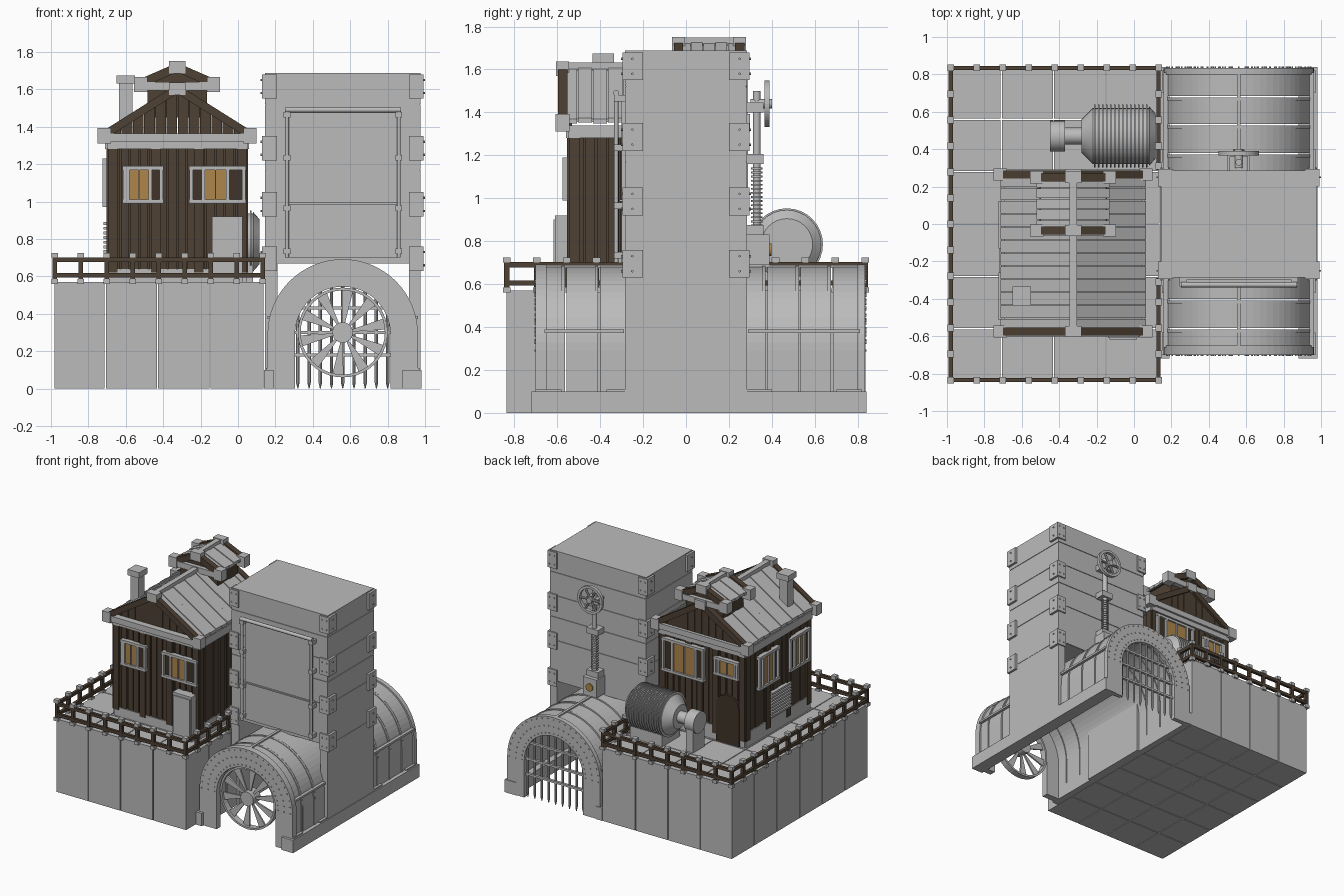
import bpy, bmesh, math
from mathutils import Vector, Matrix

if "Cube" in bpy.data.objects:
    bpy.data.objects.remove(bpy.data.objects["Cube"], do_unlink=True)

def material(name, rgb):
    m = bpy.data.materials.new(name)
    m.use_nodes = True
    m.diffuse_color = (*rgb, 1)
    m.node_tree.nodes["Principled BSDF"].inputs["Base Color"].default_value = (*rgb, 1)
    return m

GREY = material("light grey", (0.5, 0.5, 0.5))
WOOD = material("dark wood", (0.075, 0.052, 0.034))
DOOR = material("deep brown", (0.05, 0.033, 0.022))
GOLD = material("amber glass", (0.42, 0.24, 0.07))

def box(bm, x0, x1, y0, y1, z0, z1):
    m = Matrix.Translation(((x0 + x1) / 2, (y0 + y1) / 2, (z0 + z1) / 2))
    bmesh.ops.create_cube(bm, size=1, matrix=m @ Matrix.Diagonal((x1 - x0, y1 - y0, z1 - z0, 1)))

def rod(bm, a, b, r, r2=None, n=12):
    a, b = Vector(a), Vector(b)
    rot = (b - a).to_track_quat('Z', 'Y').to_matrix().to_4x4()
    bmesh.ops.create_cone(bm, cap_ends=True, segments=n, radius1=r, radius2=r if r2 is None else r2,
                          depth=(b - a).length, matrix=Matrix.Translation((a + b) / 2) @ rot)

def prism(bm, pts, y0, y1):
    lo = [bm.verts.new((x, y0, z)) for x, z in pts]
    hi = [bm.verts.new((x, y1, z)) for x, z in pts]
    bm.faces.new(lo)
    bm.faces.new(hi[::-1])
    for i in range(len(pts)):
        j = (i + 1) % len(pts)
        bm.faces.new((lo[j], lo[i], hi[i], hi[j]))

def band(bm, inner, outer, y0, y1):
    for i in range(len(inner) - 1):
        prism(bm, (inner[i], outer[i], outer[i + 1], inner[i + 1]), y0, y1)
    bmesh.ops.remove_doubles(bm, verts=bm.verts, dist=0.0001)

def finish(bm, name, mat):
    bmesh.ops.recalc_face_normals(bm, faces=bm.faces)
    me = bpy.data.meshes.new(name)
    bm.to_mesh(me)
    bm.free()
    me.materials.append(mat)
    me.shade_smooth()
    me.set_sharp_from_angle(angle=math.radians(35))
    ob = bpy.data.objects.new(name, me)
    bpy.context.collection.objects.link(ob)

def boxes(name, mat, dims):
    bm = bmesh.new()
    for d in dims:
        box(bm, *d)
    finish(bm, name, mat)

# Platform of separate blocks
xs, ys, g = (-0.985, -0.71, -0.43, -0.15, 0.14), [-0.84 + 0.28 * i for i in range(7)], 0.003
boxes("platform_blocks", GREY, [(xs[i] + g, xs[i + 1] - g, ys[j] + g, ys[j + 1] - g, 0, 0.57)
                                for i in range(4) for j in range(6)])

# Railing
posts = [(-0.98 + 0.139 * i, s * 0.835) for i in range(9) for s in (-1, 1)]
posts += [(-0.98, -0.695 + 0.139 * i) for i in range(11)]
posts += [(0.132, s * y) for y in (0.695, 0.556, 0.417, 0.31) for s in (-1, 1)]
boxes("railing_posts", WOOD, [(x - .012, x + .012, y - .012, y + .012, 0.57, 0.71) for x, y in posts])
rails = []
for z in (0.605, 0.69):
    rails += [(-0.98, 0.132, s * 0.835 - .011, s * 0.835 + .011, z - .012, z + .012) for s in (-1, 1)]
    rails += [(-0.991, -0.969, -0.83, 0.83, z - .012, z + .012)]
    rails += [(0.121, 0.143, min(s * .29, s * .83), max(s * .29, s * .83), z - .012, z + .012) for s in (-1, 1)]
boxes("railing_rails", WOOD, rails)
boxes("railing_caps", GREY, [(x - .018, x + .018, y - .018, y + .018, z, z + .025)
                             for x, y in posts for z in (0.56, 0.7)])

# Tunnel: thin shell panels, thick end arches, footings
CX, CZ = 0.56, 0.29

def arch(r, foot):
    mid = [(CX + r * math.cos(math.pi * i / 32), CZ + r * math.sin(math.pi * i / 32)) for i in range(33)]
    return [(CX + r, foot)] + mid + [(CX - r, foot)]

bm = bmesh.new()
cuts = (-0.66, -0.56, -0.405, 0.375, 0.53, 0.68, 0.81)
for a, b in zip(cuts, cuts[1:]):
    band(bm, arch(0.37, 0.02), arch(0.39, 0.02), a + .004, b - .004)
finish(bm, "tunnel_shell", GREY)
bm = bmesh.new()
for a, b in ((-0.7, -0.65), (0.8, 0.835)):
    band(bm, arch(0.255, 0), arch(0.402, 0), a, b)
for y in (-0.56, -0.405, 0.375, 0.53, 0.68):
    band(bm, arch(0.385, 0.1), arch(0.395, 0.1), y - .02, y - .004)
finish(bm, "tunnel_arches", GREY)
foot = [(0.88, 0.98, -0.72, 0.84, 0, 0.1), (0.14, 0.19, -0.72, 0.84, 0, 0.1)]
for s in (-1, 1):
    for y in (-0.64, -0.31, 0.34, 0.76):
        foot.append((CX + s * .395 - .015, CX + s * .395 + .015, y - .06, y + .06, 0.1, 0.11))
    for a, b in ((-0.66, -0.29), (0.29, 0.81)):
        foot.append((CX + s * .39 - .012, CX + s * .39 + .012, a, b, 0.372, 0.388))
foot += [(0.55, 0.57, a, b, 0.675, 0.69) for a, b in ((-0.65, -0.29), (0.29, 0.8))]
boxes("tunnel_footings", GREY, foot)
bm = bmesh.new()
for i in range(25):
    t = math.pi * i / 24
    for r in (0.275, 0.33, 0.385):
        x, z = CX + r * math.cos(t), CZ + r * math.sin(t)
        rod(bm, (x, -0.706, z), (x, -0.69, z), 0.005, n=6)
        rod(bm, (x, 0.83, z), (x, 0.841, z), 0.005, n=6)
finish(bm, "arch_rivets", GREY)

# Fan in the front arch
bm = bmesh.new()
def circle(cx, cz, r, n=40):
    return [(cx + r * math.cos(math.tau * i / n), cz + r * math.sin(math.tau * i / n)) for i in range(n + 1)]
band(bm, circle(CX, 0.3, 0.225), circle(CX, 0.3, 0.24), -0.68, -0.63)
rod(bm, (CX, -0.69, 0.3), (CX, -0.6, 0.3), 0.055, n=24)
for i in range(10):
    pts = []
    for r, da in ((0.04, -.12), (0.228, -.13), (0.228, .13), (0.04, .12)):
        t = math.tau * i / 10 + da + 0.2
        pts.append((CX + r * math.cos(t), 0.3 + r * math.sin(t)))
    prism(bm, pts, -0.66, -0.648)
finish(bm, "fan", GREY)

# Grille in the back arch
bm = bmesh.new()
for i in range(9):
    x = CX - 0.24 + 0.06 * i
    top = CZ + math.sqrt(0.262 ** 2 - (x - CX) ** 2)
    rod(bm, (x, 0.81, 0.03), (x, 0.81, top), 0.009, n=8)
    rod(bm, (x, 0.81, 0), (x, 0.81, 0.03), 0.002, 0.009, n=8)
for z in (0.18, 0.3, 0.43):
    w = math.sqrt(0.262 ** 2 - max(0, z - CZ) ** 2)
    box(bm, CX - w, CX + w, 0.8, 0.82, z - .008, z + .008)
finish(bm, "grille", GREY)

# Tower, plated with narrow seams
tiers = (0.67, 0.99, 1.17, 1.34, 1.52, 1.69)
tower = [(0.145, 0.975, -0.285, 0.285, a + .002, b - .002) for a, b in zip(tiers, tiers[1:])]
tower += [(0.15, 0.97, -0.28, 0.28, 0.67, 1.685)]
tower += [(0.145, 0.21, -0.285, 0.285, 0, 0.67), (0.915, 0.975, -0.285, 0.285, 0, 0.67)]
boxes("tower", GREY, tower)
brackets, bolts = [], bmesh.new()
for z in (0.63, 0.92, 1.22, 1.55):
    for sx in (0, 1):
        for sy in (-1, 1):
            x0 = 0.913 if sx else 0.128
            y0, y1 = sorted((sy * 0.295, sy * 0.2))
            brackets.append((x0, x0 + .08, y0, y1, z, z + .13))
            for dx in (.02, .06):
                for dz in (.03, .1):
                    rod(bolts, (x0 + dx, sy * .29, z + dz), (x0 + dx, sy * .302, z + dz), 0.006, n=6)
            xo = 0.993 if sx else 0.128
            for dz in (.03, .1):
                rod(bolts, (xo - .008, sy * .25, z + dz), (xo + .007, sy * .25, z + dz), 0.006, n=6)
boxes("tower_brackets", GREY, brackets)
finish(bolts, "bracket_bolts", GREY)

# Sluice gate on the tower front
bm = bmesh.new()
box(bm, 0.27, 0.85, -0.3, -0.28, 0.7, 1.48)
for x in (0.262, 0.86):
    rod(bm, (x, -0.325, 0.7), (x, -0.325, 1.49), 0.01)
    for z in (0.72, 0.95, 1.22, 1.45):
        box(bm, x - .018, x + .018, -0.335, -0.28, z, z + .03)
rod(bm, (0.25, -0.325, 1.49), (0.872, -0.325, 1.49), 0.014)
box(bm, 0.25, 0.87, -0.31, -0.28, 0.985, 0.995)
finish(bm, "sluice_gate", GREY)

# Valve with hand wheel on the tower back
bm = bmesh.new()
box(bm, 0.5, 0.62, 0.28, 0.39, 0.69, 0.83)
rod(bm, (CX, 0.33, 0.83), (CX, 0.33, 1.5), 0.018)
for i in range(16):
    rod(bm, (CX, 0.33, 0.85 + .019 * i), (CX, 0.33, 0.858 + .019 * i), 0.027)
for z in (0.83, 1.16, 1.4):
    box(bm, 0.51, 0.61, 0.28, 0.36, z, z + .045)
rod(bm, (CX, 0.3, 1.44), (CX, 0.4, 1.44), 0.022)
band(bm, circle(CX, 1.44, 0.088), circle(CX, 1.44, 0.108), 0.365, 0.39)
for i in range(6):
    t = math.tau * i / 6
    rod(bm, (CX, 0.378, 1.44), (CX + .095 * math.cos(t), 0.378, 1.44 + .095 * math.sin(t)), 0.009, n=8)
finish(bm, "valve", GREY)
bm = bmesh.new()
rod(bm, (CX, 0.39, 0.76), (CX, 0.398, 0.76), 0.03, n=16)
finish(bm, "valve_gauge", GOLD)

# Generator
bm, GY, GZ = bmesh.new(), 0.47, 0.785
rod(bm, (-0.22, GY, GZ), (0.08, GY, GZ), 0.15, n=32)
rod(bm, (0.08, GY, GZ), (0.115, GY, GZ), 0.16, 0.12, n=32)
rod(bm, (-0.28, GY, GZ), (-0.22, GY, GZ), 0.09, 0.15, n=32)
for i in range(14):
    rod(bm, (-0.215 + .0215 * i, GY, GZ), (-0.207 + .0215 * i, GY, GZ), 0.168, n=32)
rod(bm, (-0.4, GY, GZ), (-0.27, GY, GZ), 0.045, n=20)
rod(bm, (-0.45, GY, GZ), (-0.37, GY, GZ), 0.083, n=24)
box(bm, -0.44, -0.38, GY - .07, GY + .07, 0.57, GZ)
box(bm, -0.2, 0.08, GY - .11, GY + .11, 0.57, 0.68)
finish(bm, "generator", GREY)

# House walls with plank cladding
X0, X1, Y0, Y1, HX = -0.68, 0.03, -0.53, 0.245, -0.325
def wall_box(bm, side, u0, u1, d0, d1, z0, z1):
    if side in ("front", "back"):
        y = (Y0 - d1, Y0 - d0) if side == "front" else (Y1 + d0, Y1 + d1)
        box(bm, u0, u1, *y, z0, z1)
    else:
        x = (X0 - d1, X0 - d0) if side == "right" else (X1 + d0, X1 + d1)
        box(bm, *x, u0, u1, z0, z1)

bm, trim = bmesh.new(), bmesh.new()
box(bm, X0, X1, Y0, Y1, 0.57, 1.34)
for side in ("front", "back", "right", "left"):
    a, b = (X0, X1) if side in ("front", "back") else (Y0, Y1)
    n, w = 14, (b - a) / 14
    for i in range(n):
        wall_box(bm, side, a + i * w + .004, a + (i + 1) * w - .004, 0, 0.01 + .004 * (i % 2), 0.57, 1.3)
    for i in (0, 1, 2, 3):
        u = a + .01 + (b - a - .02) * i / 3
        wall_box(bm, side, u - .025, u + .025, 0, 0.024, 0.62, 1.3)
    wall_box(trim, side, a - .02, b + .02, 0, 0.03, 1.28, 1.34)
    wall_box(trim, side, a - .01, b + .01, 0, 0.018, 0.57, 0.64 if side == "front" else 0.68)
for y in (Y0 - .022, Y1 + .002):
    for i in range(12):
        u = 0.36 - 0.06 * i
        h = [1.36 + 0.24 * (1 - abs(v) / 0.39) for v in (u - .057, u)]
        x = HX + u
        prism(bm, ((x - .057, 1.33), (x, 1.33), (x, h[1]), (x - .057, h[0])), y, y + .02)
finish(bm, "house_walls", WOOD)

# Windows, door, louvre
glass, shutter = bmesh.new(), bmesh.new()
def window(side, u0, u1, z0, z1, g0, g1):
    wall_box(shutter, side, u0, u1, 0, 0.026, z0, z1)
    wall_box(glass, side, g0, g1, 0.02, 0.031, z0, z1)
    for u in (u0, u1, g0, g1, (g0 + g1) / 2):
        t = .003 if u == (g0 + g1) / 2 else .009
        wall_box(trim, side, u - t, u + t, 0.02, 0.045, z0, z1)
    for z in (z0, z1):
        wall_box(trim, side, u0 - .012, u1 + .012, 0.01, 0.045, z - .01, z + .01)

window("front", -0.605, -0.41, 1.0, 1.18, -0.59, -0.47)
window("front", -0.25, 0.03, 1.0, 1.18, -0.185, -0.055)
window("back", -0.34, 0.0, 1.01, 1.25, -0.28, -0.08)
window("back", -0.64, -0.45, 1.1, 1.22, -0.62, -0.48)
window("right", -0.12, 0.11, 0.98, 1.22, -0.06, 0.07)
window("right", -0.5, -0.27, 0.98, 1.22, -0.44, -0.32)
for i in range(8):
    wall_box(trim, "right", -0.28, -0.04, 0.01, 0.04, 0.7 + .025 * i, 0.715 + .025 * i)
finish(trim, "house_trim", GREY)
finish(glass, "window_glass", GOLD)
door = [(-0.55 + s * .1, 0.57) for s in (-1, 1)]
door += [(-0.55 + .1 * math.cos(math.pi * i / 10), 0.86 + .09 * math.sin(math.pi * i / 10)) for i in range(11)]
prism(shutter, door, Y1, Y1 + .03)
finish(shutter, "door_and_shutters", DOOR)

# Roofs: planks, bargeboards, ridge and corner brackets
def slope(bm, half, ridge, eave, thick, y0, y1):
    for s in (-1, 1):
        prism(bm, ((HX, ridge), (HX + s * half, eave), (HX + s * half, eave - thick), (HX, ridge - thick)), y0, y1)

def roof(name, half, ridge, eave, y0, y1, planks):
    bm, w = bmesh.new(), (y1 - y0) / planks
    for i in range(planks):
        lift = 0.004 * (i % 2)
        slope(bm, half, ridge + lift, eave + lift, 0.022, y0 + i * w + .002, y0 + (i + 1) * w - .002)
    slope(bm, half - .02, ridge - .01, eave, 0.015, y0, y1)
    box(bm, HX - .02, HX + .02, y0 - .02, y1 + .02, ridge - .02, ridge + .018)
    boards = bmesh.new()
    for y in (y0, y1):
        slope(boards, half, ridge + .012, eave + .012, 0.05, y - .022, y + .022)
        box(bm, HX - .045, HX + .045, y - .03, y + .03, ridge - .045, ridge + .022)
        box(bm, HX - half - .01, HX + half + .01, y - .026, y + .026, eave - .05, eave - .005)
        for s in (-1, 1):
            x = HX + s * half
            box(bm, x - .035, x + .035, y - .033, y + .033, eave - .06, eave + .022)
    finish(bm, name, GREY)
    finish(boards, name + "_bargeboards", WOOD)

roof("main_roof", 0.39, 1.615, 1.37, -0.575, 0.265, 12)
roof("cupola_roof", 0.195, 1.73, 1.645, -0.035, 0.25, 5)
bm = bmesh.new()
box(bm, HX - .16, HX + .16, -0.02, 0.235, 1.45, 1.64)
prism(bm, ((HX - .18, 1.63), (HX + .18, 1.63), (HX, 1.71)), -0.03, 0.245)
finish(bm, "cupola_walls", WOOD)

# Chimney and cabinet
boxes("chimney", GREY, [(-0.635, -0.565, -0.42, -0.35, 1.38, 1.64), (-0.65, -0.55, -0.435, -0.335, 1.63, 1.675)])
boxes("cabinet", GREY, [(-0.14, 0.025, -0.61, -0.53, 0.57, 0.92), (-0.13, 0.015, -0.618, -0.6, 0.6, 0.9)])
